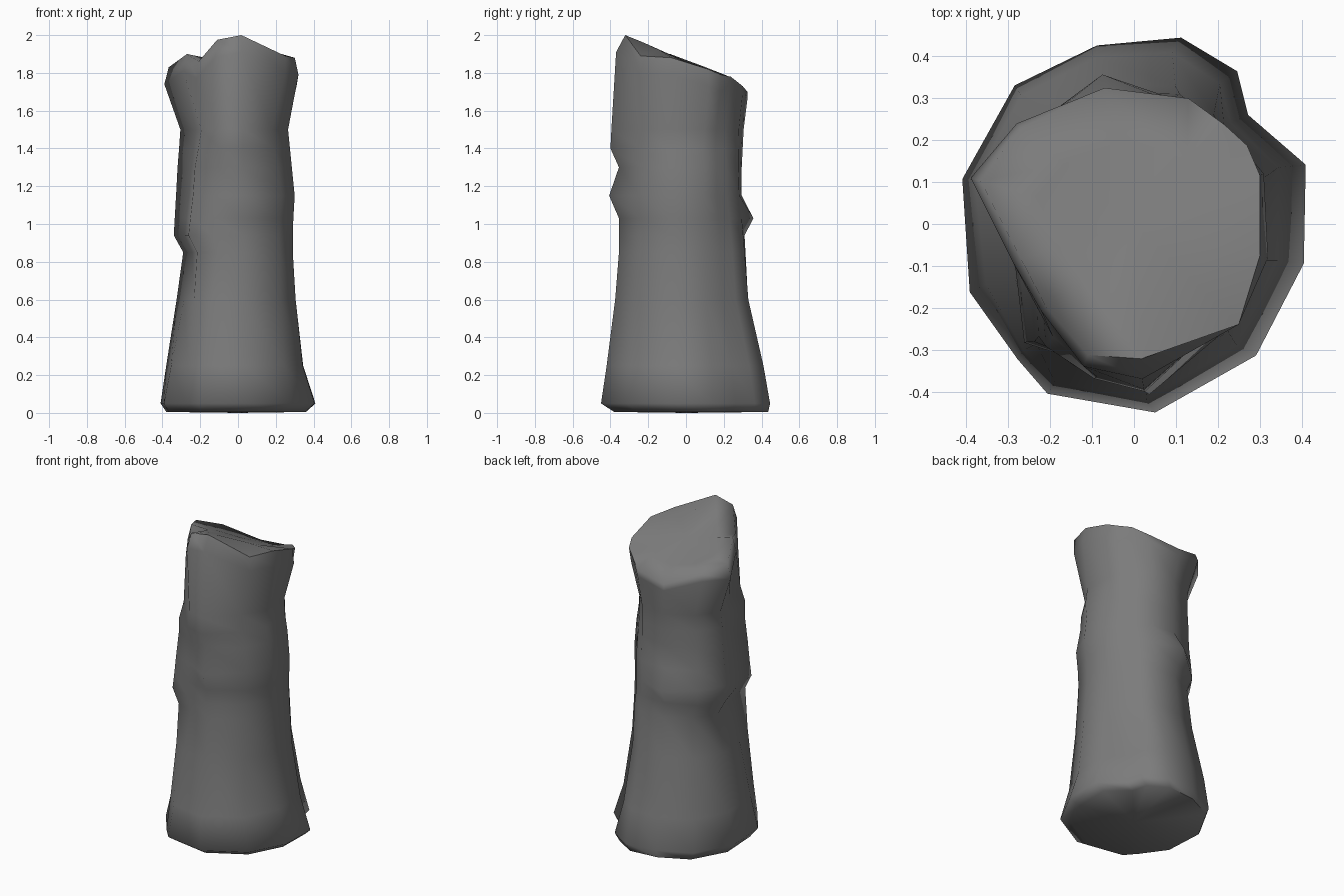
import bpy, bmesh
from mathutils import Vector

cube = bpy.data.objects.get("Cube")
if cube:
    bpy.data.objects.remove(cube, do_unlink=True)

stone = bpy.data.materials.new("dark grey stone")
stone.use_nodes = True
grey = (0.2, 0.2, 0.2, 1)
stone.diffuse_color = grey
stone.node_tree.nodes["Principled BSDF"].inputs["Base Color"].default_value = grey

# Matching outlines of the flared foot and the crown
FOOT = [(-.41, .11), (-.285, .335), (-.09, .43), (.11, .45), (.245, .37),
        (.27, .265), (.41, .145), (.405, -.09), (.29, -.31), (.05, -.445),
        (-.21, -.40), (-.28, -.32), (-.395, -.16)]
CROWN = [(-.39, .11), (-.28, .24), (-.07, .325), (.13, .30), (.21, .23),
         (.26, .18), (.31, .12), (.32, -.08), (.25, -.24), (.02, -.37),
         (-.12, -.34), (-.22, -.21), (-.29, -.09)]
# Rim height and inset at each corner
RIM = [(1.83, .94), (1.78, .96), (1.7, 1), (1.73, 1), (1.78, 1.03), (1.79, 1.04),
       (1.82, .97), (1.88, .94), (1.89, 1), (2, .87), (1.975, .92), (1.86, .95), (1.9, .93)]
BACK, FRONT_RIGHT, FRONT, FRONT_LEFT = 2, 8, 9, 11

# Shaft rings: height, then min x, max x, min y, max y
RINGS = [(.005, -.38, .36, -.38, .435), (.05, -.41, .41, -.45, .445),
         (.25, -.38, .345, -.42, .41), (.6, -.325, .305, -.375, .33),
         (.85, -.29, .29, -.355, .315), (.94, -.34, .29, -.355, .31),
         (1.03, -.335, .293, -.355, .305), (1.15, -.328, .30, -.36, .295),
         (1.3, -.32, .285, -.355, .295), (1.4, -.312, .275, -.4, .3),
         (1.5, -.305, .265, -.395, .305)]
# Weathered knobs and hollows: (ring, corner) -> outward factor
KNOBS = {(6, BACK): 1.17, (7, FRONT): 1.13,
         (8, FRONT_RIGHT): .96, (9, FRONT_RIGHT): .9, (10, FRONT_RIGHT): .86,
         (2, FRONT_LEFT): 1.03, (3, FRONT_LEFT): 1.13,
         (9, FRONT_LEFT): 1.2, (10, FRONT_LEFT): 1.15}
for ring in range(4, 9):
    KNOBS[ring, FRONT_LEFT] = 1.25


def remap(v, lo, hi, new_lo, new_hi):
    return new_lo + (v - lo) / (hi - lo) * (new_hi - new_lo)


def fit(points, x0, x1, y0, y1):
    xs, ys = zip(*points)
    return [(remap(x, min(xs), max(xs), x0, x1), remap(y, min(ys), max(ys), y0, y1))
            for x, y in points]


bm = bmesh.new()
loops = []

# Shaft
for r, (z, *box) in enumerate(RINGS):
    t = min(1, z / 1.5)
    blend = [Vector(a).lerp(Vector(b), t) for a, b in zip(FOOT, CROWN)]
    loop = []
    for i, (x, y) in enumerate(fit(blend, *box)):
        k = KNOBS.get((r, i), 1)
        loop.append(bm.verts.new((x * k, y * k, z)))
    loops.append(loop)

# Bulging lip, uneven rim and slanted broken top
lip, rim, top = [], [], []
for (x, y), (z, s) in zip(CROWN, RIM):
    drop = .04 if y > .2 else .09
    lip.append(bm.verts.new((x, y, z - drop)))
    rim.append(bm.verts.new((x * s, y * s, z)))
    top.append(bm.verts.new((x * .6, y * .6, 1.855 - .47 * y * .6)))
loops += [lip, rim, top]

n = len(FOOT)
for lower, upper in zip(loops, loops[1:]):
    for i in range(n):
        j = (i + 1) % n
        bm.faces.new((lower[i], lower[j], upper[j], upper[i]))

# Caps
for loop, z in ((loops[0], 0), (top, 1.86)):
    centre = bm.verts.new((0, 0, z))
    for i in range(n):
        bm.faces.new((loop[i], loop[(i + 1) % n], centre))

bmesh.ops.recalc_face_normals(bm, faces=bm.faces)
mesh = bpy.data.meshes.new("stone_pillar")
bm.to_mesh(mesh)
bm.free()
mesh.materials.append(stone)
pillar = bpy.data.objects.new("stone_pillar", mesh)
bpy.context.collection.objects.link(pillar)

bpy.ops.object.select_all(action='DESELECT')
pillar.select_set(True)
bpy.context.view_layer.objects.active = pillar
bpy.ops.object.shade_smooth_by_angle(angle=1.3)
